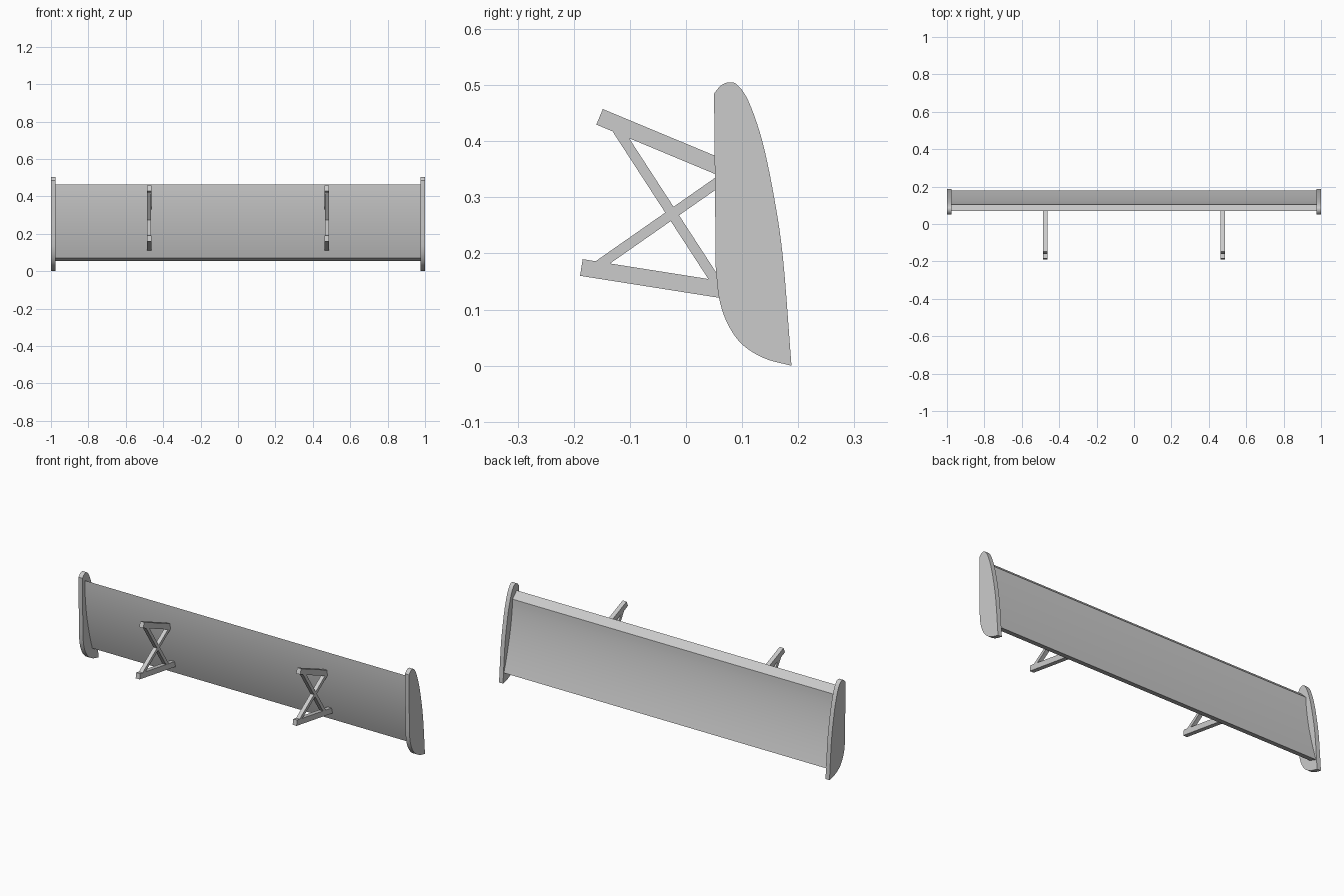
import bpy
import bmesh
from math import radians
from mathutils import Vector

cube = bpy.data.objects.get("Cube")
if cube:
    bpy.data.objects.remove(cube, do_unlink=True)

grey = bpy.data.materials.new("plain grey")
grey.use_nodes = True
color = (0.6, 0.6, 0.6, 1)
grey.diffuse_color = color
grey.node_tree.nodes["Principled BSDF"].inputs["Base Color"].default_value = color


def extrude_profile(name, profile, x0, x1):
    """Extrude a (y, z) outline along x and shade it smooth except at sharp edges."""
    bm = bmesh.new()
    face = bm.faces.new([bm.verts.new((x0, y, z)) for y, z in profile])
    moved = bmesh.ops.extrude_face_region(bm, geom=[face])["geom"]
    verts = [v for v in moved if isinstance(v, bmesh.types.BMVert)]
    bmesh.ops.translate(bm, verts=verts, vec=(x1 - x0, 0, 0))
    bmesh.ops.recalc_face_normals(bm, faces=bm.faces)
    mesh = bpy.data.meshes.new(name)
    bm.to_mesh(mesh)
    bm.free()
    mesh.materials.append(grey)
    obj = bpy.data.objects.new(name, mesh)
    bpy.context.collection.objects.link(obj)
    bpy.ops.object.select_all(action="DESELECT")
    obj.select_set(True)
    bpy.context.view_layer.objects.active = obj
    bpy.ops.object.shade_smooth_by_angle(angle=radians(25))
    return obj


def smooth_path(points, steps=5):
    """Catmull-Rom curve through the given points."""
    pts = [Vector(p) for p in points]
    pts = [2 * pts[0] - pts[1]] + pts + [2 * pts[-1] - pts[-2]]
    path = []
    for a, b, c, d in zip(pts, pts[1:], pts[2:], pts[3:]):
        for i in range(steps):
            t = i / steps
            path.append(0.5 * (2 * b + (c - a) * t + (2 * a - 5 * b + 4 * c - d) * t**2
                               + (3 * b - a - 3 * c + d) * t**3))
    return path + [pts[-2]]


def bar(name, start, end, width, x, thickness):
    """Flat strut between two (y, z) points."""
    a, b = Vector(start), Vector(end)
    d = (b - a).normalized()
    n = Vector((-d.y, d.x)) * width / 2
    extrude_profile(name, [a + n, b + n, b - n, a - n], x - thickness / 2, x + thickness / 2)


# Wing blade: curved front and back, bevelled top, slanted lower edge
steps = [i / 16 for i in range(17)]
front = [(0.07 + 0.065 * t**2, 0.465 - 0.395 * t) for t in steps]
back = [(0.105 + 0.075 * t**1.6, 0.43 - 0.375 * t) for t in steps]
extrude_profile("wing_blade", front + back[::-1], -0.98, 0.98)

# End plates: rounded crown, swept rear edge, curved lower front
rear = smooth_path([(0.05, 0.485), (0.062, 0.499), (0.077, 0.505), (0.092, 0.5),
                    (0.112, 0.47), (0.136, 0.4), (0.157, 0.3), (0.173, 0.19), (0.188, 0)])
lower = smooth_path([(0.188, 0), (0.14, 0.013), (0.1, 0.038), (0.074, 0.075),
                     (0.059, 0.12), (0.053, 0.175)])
for side, sign in (("left", 1), ("right", -1)):
    extrude_profile(side + "_end_plate", rear + lower[1:], sign * 0.976, sign * 1.0)

    # Mounting bracket: two arms joined by crossed braces
    x = sign * 0.475
    bar(side + "_upper_arm", (-0.154, 0.4435), (0.085, 0.344), 0.03, x, 0.024)
    bar(side + "_lower_arm", (-0.1865, 0.175), (0.13, 0.125), 0.03, x, 0.024)
    bar(side + "_falling_brace", (-0.125, 0.425), (0.058, 0.143), 0.018, x, 0.022)
    bar(side + "_rising_brace", (-0.157, 0.178), (0.085, 0.347), 0.018, x, 0.022)
